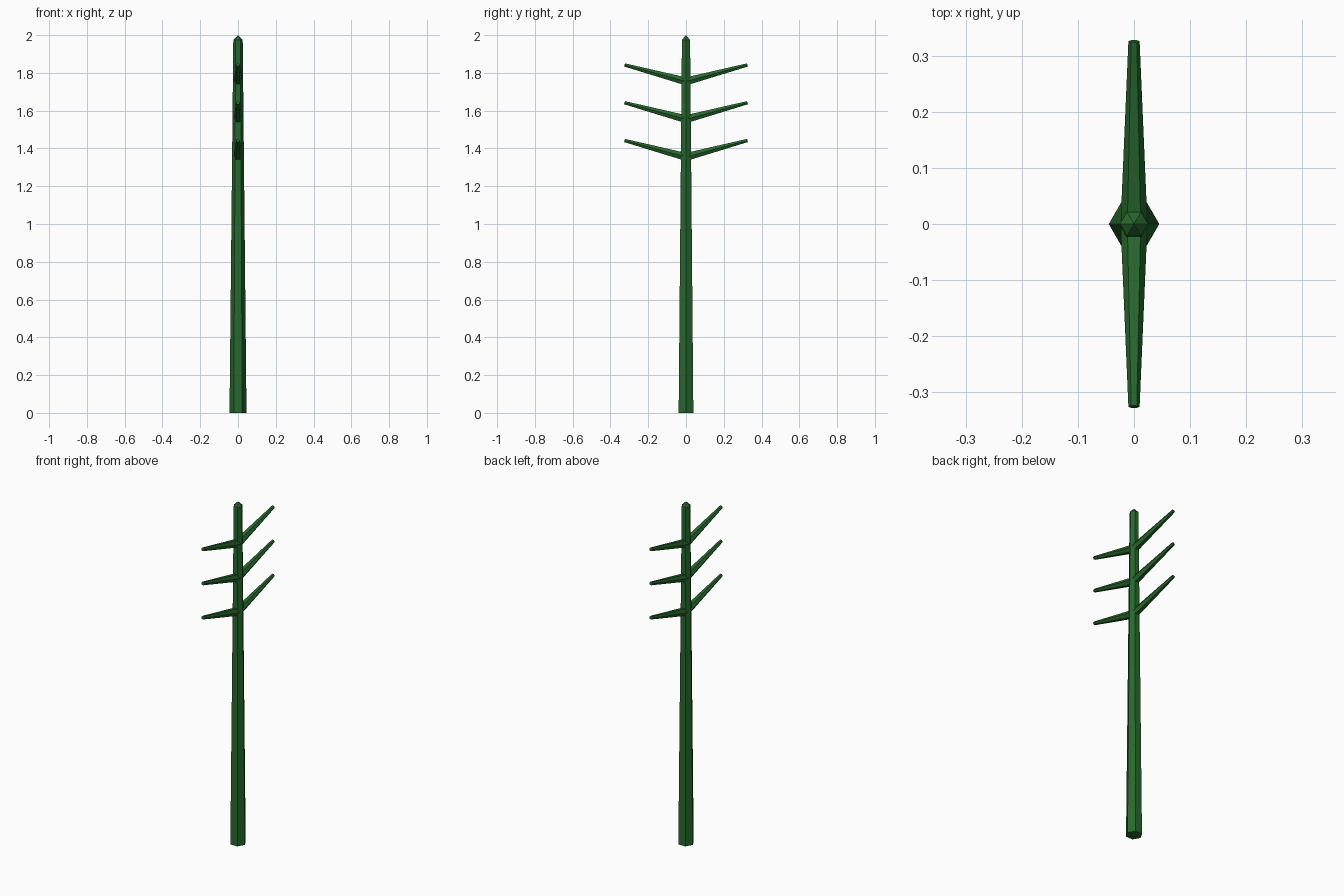
import bpy, math
from mathutils import Vector

if "Cube" in bpy.data.objects:
    bpy.data.objects.remove(bpy.data.objects["Cube"])

green = bpy.data.materials.new("dark_green")
green.diffuse_color = (0.02, 0.14, 0.025, 1)
green.use_nodes = True
green.node_tree.nodes["Principled BSDF"].inputs["Base Color"].default_value = green.diffuse_color


def hex_cone(name, start, end, r1, r2):
    """Six-sided tapered bar from start to end, with corners on the x axis."""
    start, end = Vector(start), Vector(end)
    d = end - start
    tilt = math.atan2(-d.y, d.z)  # all bars lie in the yz plane
    # cone corners start on +y, so a quarter turn puts them on +-x
    bpy.ops.mesh.primitive_cone_add(vertices=6, radius1=r1, radius2=r2,
                                    depth=d.length)
    ob = bpy.context.object
    ob.name = name
    ob.rotation_mode = 'XYZ'
    ob.rotation_euler = (tilt, 0, math.pi / 2)
    # Euler XYZ applies x first: spin about own axis in the mesh instead
    ob.rotation_euler = (0, 0, math.pi / 2)
    bpy.ops.object.transform_apply(location=False, rotation=True, scale=False)
    ob.rotation_euler = (tilt, 0, 0)
    ob.location = (start + end) / 2
    ob.data.materials.append(green)
    return ob


# Trunk with pointed cap
hex_cone("trunk", (0, 0, 0), (0, 0, 1.975), 0.045, 0.025)
hex_cone("trunk_tip", (0, 0, 1.975), (0, 0, 2.0), 0.025, 0)

# Three pairs of rising branches
rise = math.radians(15)
length = 0.337
for i, z in enumerate((1.355, 1.555, 1.755)):
    for side, label in ((-1, "front"), (1, "back")):
        tip = (0, side * length * math.cos(rise), z + length * math.sin(rise))
        hex_cone(f"branch_{label}_{i + 1}", (0, 0, z), tip, 0.024, 0.01)
